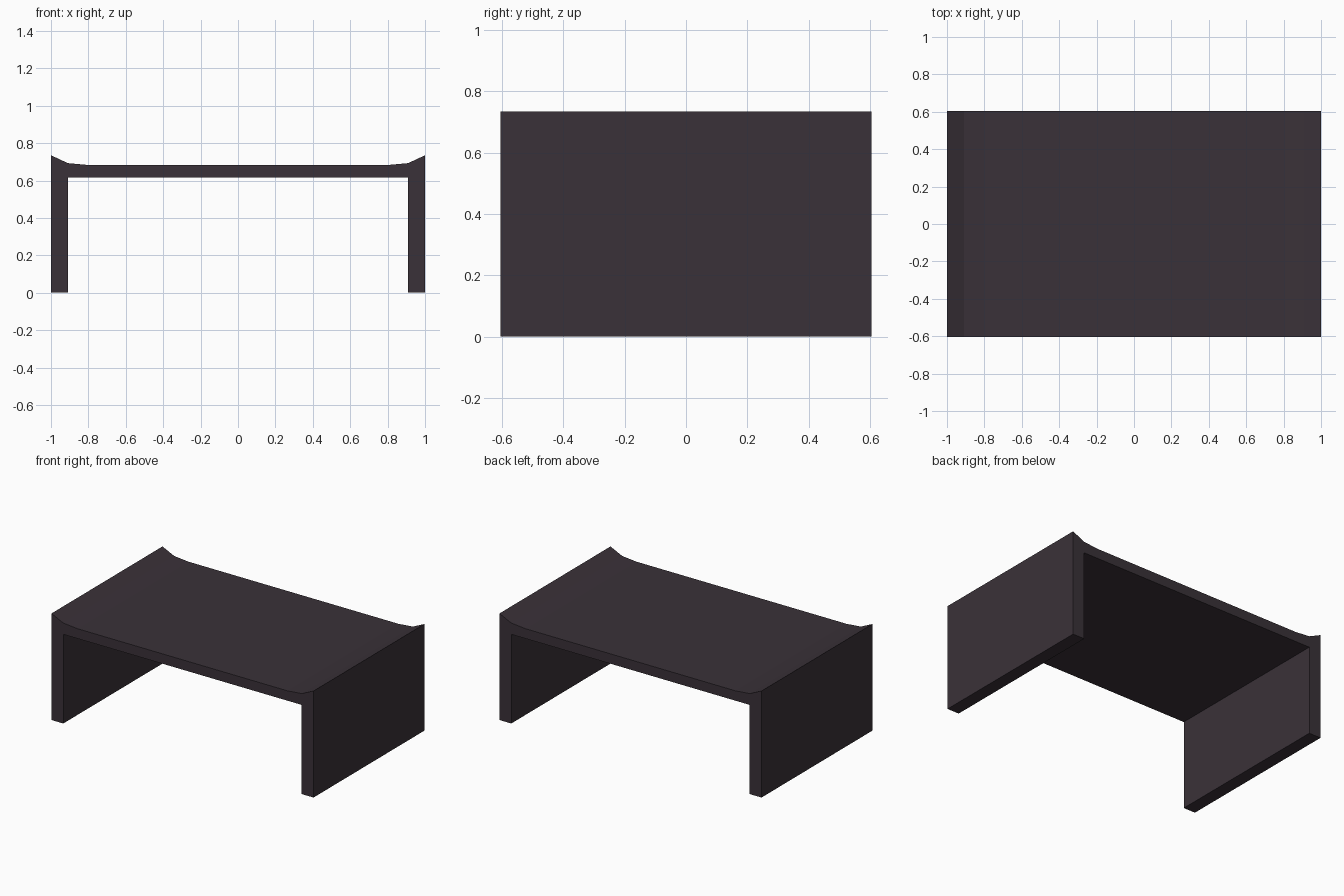
import bpy, bmesh

if "Cube" in bpy.data.objects:
    bpy.data.objects.remove(bpy.data.objects["Cube"])

HALF_DEPTH = 0.605

wood = bpy.data.materials.new("dark wood")
wood.diffuse_color = (0.042, 0.031, 0.040, 1)
wood.use_nodes = True
wood.node_tree.nodes["Principled BSDF"].inputs["Base Color"].default_value = wood.diffuse_color

# Half of the front outline (x, z), from the inner underside to the raised rim
right = [(0.91, 0.615), (0.91, 0.0), (1.0, 0.0), (1.0, 0.735), (0.91, 0.693), (0.80, 0.683)]
outline = right + [(-x, z) for x, z in reversed(right)]

# Table: one outline swept front to back
bm = bmesh.new()
face = bm.faces.new([bm.verts.new((x, -HALF_DEPTH, z)) for x, z in outline])
swept = bmesh.ops.extrude_face_region(bm, geom=[face])["geom"]
bmesh.ops.translate(bm, vec=(0, 2 * HALF_DEPTH, 0),
                    verts=[v for v in swept if isinstance(v, bmesh.types.BMVert)])
bmesh.ops.recalc_face_normals(bm, faces=bm.faces)
mesh = bpy.data.meshes.new("table")
bm.to_mesh(mesh)
bm.free()
mesh.materials.append(wood)
table = bpy.data.objects.new("table", mesh)
bpy.context.collection.objects.link(table)
